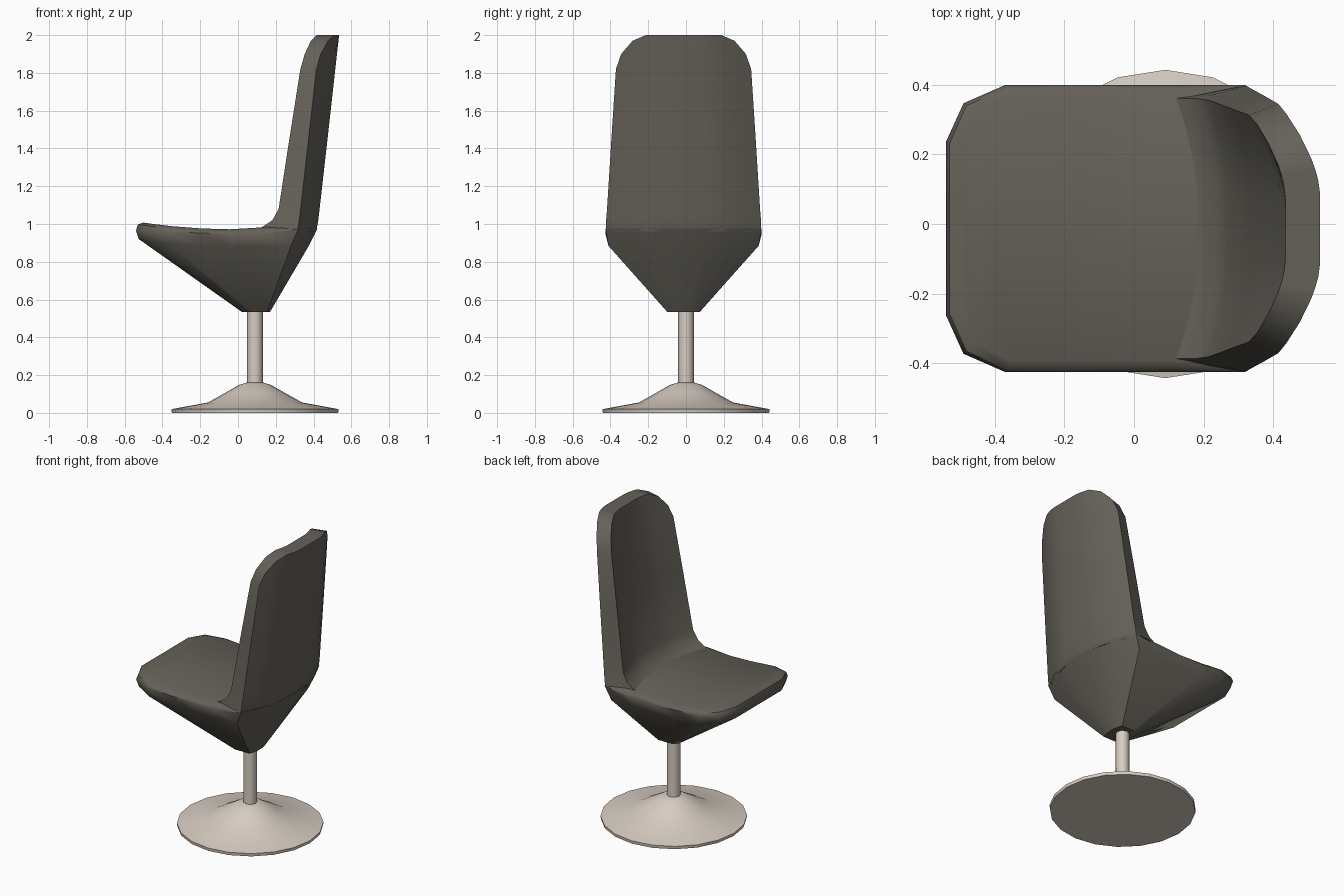
import bpy, bmesh, math

cube = bpy.data.objects.get("Cube")
if cube:
    bpy.data.objects.remove(cube, do_unlink=True)


def material(name, color):
    m = bpy.data.materials.new(name)
    m.use_nodes = True
    m.diffuse_color = color
    m.node_tree.nodes["Principled BSDF"].inputs["Base Color"].default_value = color
    return m


upholstery = material("dark_grey_upholstery", (0.13, 0.12, 0.10, 1))
metal = material("pale_warm_metal", (0.68, 0.61, 0.54, 1))
SHELL_Y = -0.013
STEM_X = 0.09


def loft(name, rings, mat, location, angle=40):
    """Skin closed rings; caps pair each point with its mirrored partner."""
    bm = bmesh.new()
    loops = [[bm.verts.new(p) for p in ring] for ring in rings]
    n = len(loops[0])
    for low, high in zip(loops, loops[1:]):
        for i in range(n):
            j = (i + 1) % n
            bm.faces.new((low[i], low[j], high[j], high[i]))
    for loop in (loops[0], loops[-1]):
        for i in range(n // 2 - 1):
            bm.faces.new((loop[i], loop[i + 1], loop[n - 2 - i], loop[n - 1 - i]))
    bmesh.ops.recalc_face_normals(bm, faces=bm.faces)
    mesh = bpy.data.meshes.new(name)
    bm.to_mesh(mesh)
    bm.free()
    mesh.materials.append(mat)
    obj = bpy.data.objects.new(name, mesh)
    obj.location = location
    bpy.context.collection.objects.link(obj)
    bpy.ops.object.select_all(action='DESELECT')
    obj.select_set(True)
    bpy.context.view_layer.objects.active = obj
    bpy.ops.object.shade_smooth_by_angle(angle=math.radians(angle))
    return obj


# Seat: one plan outline, squeezed at each level down to the stem
half = [(-.54, .10), (-.54, .25), (-.49, .36), (-.37, .4125), (-.2, .4125),
        (-.03, .4125), (.13, .4125), (.32, .4125), (.385, .27), (.42, .12)]
outline = half + [(x, -y) for x, y in reversed(half)]


def seat_top(x):
    return 0.972 + (0.16 * (x + .03) ** 2 if x < -.03 else 0.5 * min(x + .03, .2) ** 2)


def seat_ring(x0, x1, y_scale, height):
    ring = []
    for x, y in outline:
        px = x0 + (x + .54) / .96 * (x1 - x0)
        ring.append((px, y * y_scale, height(px)))
    return ring


seat_rings = [
    seat_ring(.02, .17, .21, lambda x: .535),
    seat_ring(-.525, .375, .965, lambda x: .885 + .035 * min(1, max(0, (-x - .3) / .22))),
    seat_ring(-.54, .42, 1, lambda x: .975 if x > .3 else .945 + .02 * max(0, -x / .54)),
    seat_ring(-.53, .40, .98, lambda x: seat_top(x) - .014),
    seat_ring(-.50, .36, .92, seat_top),
]
loft("seat", seat_rings, upholstery, (0, SHELL_Y, 0))

# Backrest: wrapped panel; each row is height, half width, front x, rear x
rows = [(.96, .41, .13, .412), (.99, .411, .19, .42), (1.02, .41, .235, .425),
        (1.08, .405, .268, .432), (1.45, .382, .336, .474), (1.82, .358, .405, .515),
        (1.90, .33, .42, .524), (1.97, .27, .43, .532), (2.0, .20, .435, .535)]
columns = [-1, -.85, -.7, -.5, -.3, 0, .3, .5, .7, .85, 1]


def back_ring(z, width, x_front, x_rear):
    full = .41 - .062 * (z - .98)
    rear, front = [], []
    for t in columns:
        curve = (max(0, abs(t * width / full) - .3) / .7) ** 1.5
        rear.append((x_rear - .10 * curve, t * width, z))
        wrap = .052 + .03 * max(0, z - 1.06)
        front.append((x_front - wrap * curve, t * width * .91, z))
    return rear + front[::-1]


loft("backrest", [back_ring(*r) for r in rows], upholstery, (0, SHELL_Y, 0))


# Pedestal: turned base and stem
def turned(name, profile, sides, location, angle):
    rings = [[(r * math.cos(math.tau * i / sides), r * math.sin(math.tau * i / sides), z)
              for i in range(sides)] for r, z in profile]
    return loft(name, rings, metal, location, angle)


turned("base", [(.44, 0), (.443, .02), (.25, .055), (.16, .105), (.085, .148), (.045, .16)],
       20, (STEM_X, 0, 0), 25)
turned("stem", [(.042, .15), (.042, .55)], 8, (STEM_X, 0, 0), 50)
